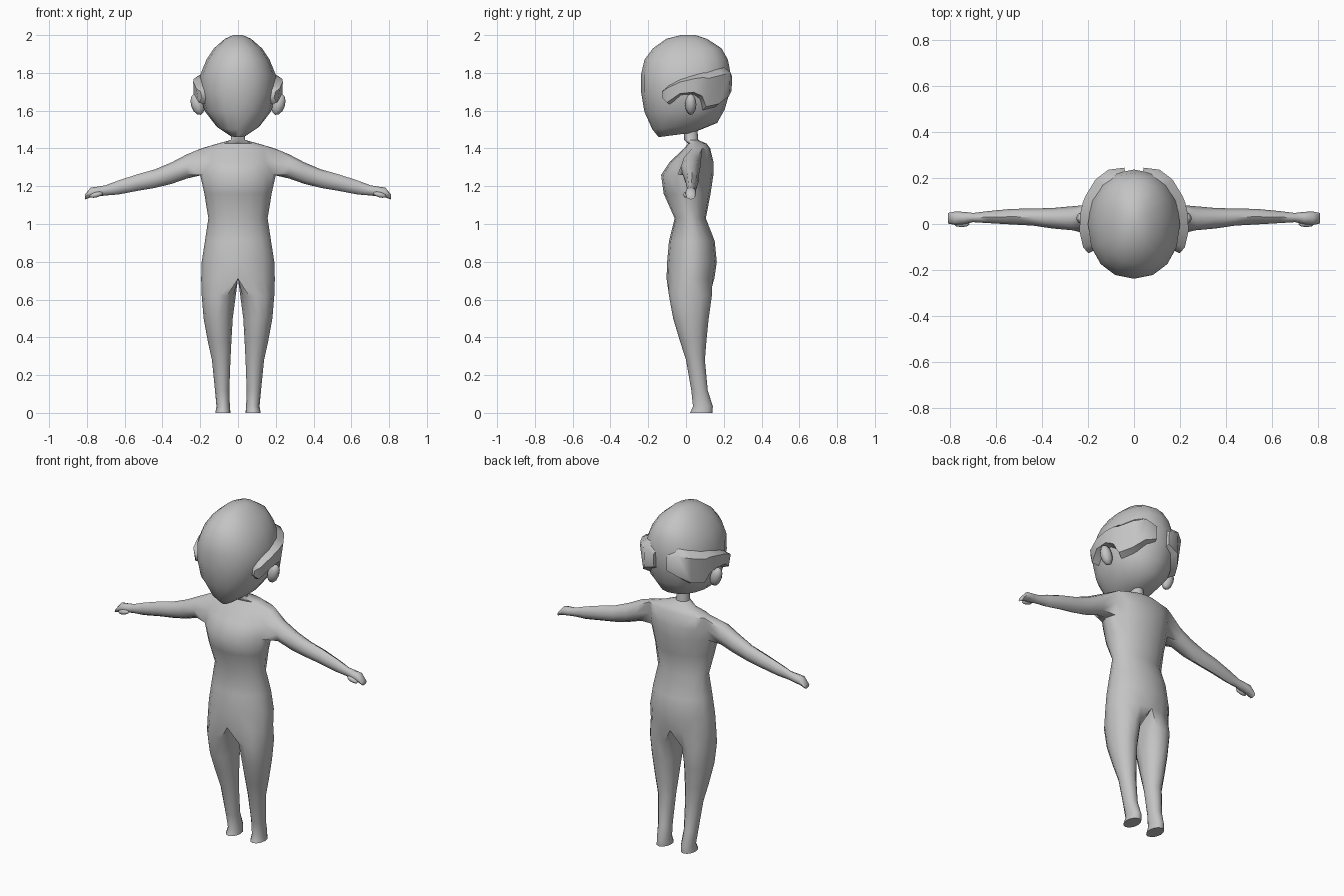
import bpy, bmesh, math
from mathutils import Matrix, Vector

if "Cube" in bpy.data.objects:
    bpy.data.objects.remove(bpy.data.objects["Cube"])

grey = bpy.data.materials.new("plain grey")
grey.use_nodes = True
GREY = (0.55, 0.55, 0.55, 1)
grey.diffuse_color = GREY
grey.node_tree.nodes["Principled BSDF"].inputs["Base Color"].default_value = GREY
parts = []


def finish(bm, name, mirror=False):
    """Mirror across x if asked, fix normals and make the object."""
    if mirror:
        bmesh.ops.mirror(bm, geom=bm.verts[:] + bm.edges[:] + bm.faces[:],
                         matrix=Matrix(), merge_dist=0.0005, axis='X')
    bmesh.ops.recalc_face_normals(bm, faces=bm.faces)
    mesh = bpy.data.meshes.new(name)
    bm.to_mesh(mesh)
    bm.free()
    mesh.materials.append(grey)
    obj = bpy.data.objects.new(name, mesh)
    bpy.context.collection.objects.link(obj)
    parts.append(obj)


def bridge(bm, a, b, closed=True, skip=()):
    """Join two rows of vertices with quads."""
    n = len(a)
    for i in range(n if closed else n - 1):
        if i not in skip:
            k = (i + 1) % n
            bm.faces.new((a[i], a[k], b[k], b[i]))


def row(bm, points):
    return [bm.verts.new(p) for p in points]


# Body: half torso, leg and arm as one skin, then mirrored
bm = bmesh.new()
torso = [  # z, half width, front y, back y
    (1.50, 0.033, -0.01, 0.06), (1.445, 0.038, -0.01, 0.065),
    (1.425, 0.11, 0.01, 0.11), (1.40, 0.195, -0.01, 0.128),
    (1.33, 0.20, -0.085, 0.145), (1.26, 0.20, -0.132, 0.145),
    (1.16, 0.178, -0.118, 0.13), (1.03, 0.157, -0.06, 0.105),
    (0.91, 0.175, -0.09, 0.152), (0.80, 0.192, -0.10, 0.163),
    (0.71, 0.195, -0.103, 0.15)]
rows = []
for z, w, yf, yb in torso:
    yc, r = (yf + yb) / 2, (yb - yf) / 2
    arc = [math.pi * j / 8 for j in range(9)]
    rows.append(row(bm, [(w * math.sin(t) if 0 < j < 8 else 0, yc - r * math.cos(t), z)
                         for j, t in enumerate(arc)]))
for i in range(len(rows) - 1):
    bridge(bm, rows[i], rows[i + 1], False, (3, 4) if i in (3, 4) else ())
bm.faces.new(rows[0])

# Leg: hip arc closed along the crotch line, then rings to the sole
front, back = torso[-1][2], torso[-1][3]
prev = rows[-1] + row(bm, [(0, back + (front - back) * k / 4, 0.71) for k in (1, 2, 3)])
legs = [  # z, inner x, outer x, front y, back y
    (0.62, 0.012, 0.192, -0.09, 0.137), (0.50, 0.028, 0.182, -0.068, 0.12),
    (0.38, 0.035, 0.16, -0.032, 0.108), (0.28, 0.04, 0.138, 0.0, 0.10),
    (0.12, 0.046, 0.122, 0.028, 0.115), (0.035, 0.043, 0.114, 0.037, 0.142),
    (0.0, 0.04, 0.12, 0.022, 0.14)]
for z, xi, xo, yf, yb in legs:
    ring = []
    for k in range(12):
        a = math.radians(30 * (k - 4))
        ring.append(((xi + xo) / 2 + (xo - xi) / 2 * math.cos(a),
                     (yf + yb) / 2 + (yb - yf) / 2 * math.sin(a), z))
    ring = row(bm, ring)
    bridge(bm, prev, ring)
    prev = ring
bm.faces.new(prev)

# Arm: grows out of the opening in the shoulder
t, m, b = rows[3:6]
prev = [t[4], t[5], m[5], b[5], b[4], b[3], m[3], t[3]]
bm.verts.remove(m[4])
arms = [  # x, centre y, centre z, half depth, half height
    (0.27, 0.025, 1.305, 0.052, 0.064), (0.35, 0.025, 1.27, 0.045, 0.057),
    (0.44, 0.03, 1.24, 0.037, 0.049), (0.53, 0.032, 1.22, 0.034, 0.044),
    (0.635, 0.03, 1.193, 0.026, 0.037), (0.70, 0.028, 1.178, 0.02, 0.027),
    (0.74, 0.026, 1.172, 0.027, 0.026), (0.78, 0.025, 1.167, 0.029, 0.026),
    (0.81, 0.025, 1.143, 0.023, 0.013)]
for x, yc, zc, ry, rz in arms:
    ring = row(bm, [(x, yc + ry * math.sin(math.pi * k / 4), zc + rz * math.cos(math.pi * k / 4))
                    for k in range(8)])
    bridge(bm, prev, ring)
    prev = ring
bm.faces.new(prev)
finish(bm, "body", True)

# Head: stacked rounded rings, tilted under the chin
head = [  # z, half width, front y, back y, tilt
    (1.472, 0.045, -0.145, 0.04, 0.13), (1.518, 0.115, -0.178, 0.165, 0.10),
    (1.60, 0.178, -0.22, 0.205, 0.03), (1.70, 0.2, -0.238, 0.232, 0),
    (1.79, 0.2, -0.238, 0.237, 0), (1.87, 0.167, -0.22, 0.222, 0),
    (1.93, 0.127, -0.175, 0.188, 0), (1.98, 0.07, -0.105, 0.112, 0),
    (2.0, 0.025, -0.025, 0.05, 0)]


def section(w, yf, yb, a):
    """Point on a slightly squared oval; a runs from +x towards +y."""
    c, s = math.cos(a), math.sin(a)
    f = lambda v: math.copysign(abs(v) ** 0.92, v)
    return w * f(c), (yf + yb) / 2 + (yb - yf) / 2 * f(s)


bm = bmesh.new()
prev = None
for z, w, yf, yb, tilt in head:
    pts = [section(w, yf, yb, math.pi * k / 8) for k in range(16)]
    ring = row(bm, [(x, y, z + tilt * (y - (yf + yb) / 2)) for x, y in pts])
    if prev:
        bridge(bm, prev, ring)
    else:
        bm.faces.new(ring)
    prev = ring
bm.faces.new(prev)
finish(bm, "head")


def on_head(a, z, out):
    """Point on the head at an angle and height, pushed outwards."""
    for lo, hi in zip(head, head[1:]):
        if lo[0] <= z <= hi[0]:
            f = (z - lo[0]) / (hi[0] - lo[0])
            w, yf, yb = (lo[i] + (hi[i] - lo[i]) * f for i in (1, 2, 3))
            x, y = section(w + out, yf - out, yb + out, a)
            return x, y, z


# Hair pads: raised patches from the temples over the ears to the back
columns = [  # angle, low z, high z, thickness
    (-27, 1.66, 1.71, 0.02), (-20, 1.63, 1.74, 0.034), (-5, 1.68, 1.77, 0.038),
    (8, 1.685, 1.79, 0.036), (18, 1.66, 1.805, 0.034), (25, 1.595, 1.815, 0.032),
    (45, 1.61, 1.835, 0.03), (62, 1.655, 1.84, 0.03), (80, 1.69, 1.80, 0.012)]
bm = bmesh.new()
prev = None
for deg, lo, hi, out in columns:
    a, h = math.radians(deg), hi - lo
    ring = row(bm, [on_head(a, lo, -0.015), on_head(a, lo + 0.12 * h, out),
                    on_head(a, hi - 0.2 * h, out), on_head(a, hi, -0.015)])
    if prev:
        bridge(bm, prev, ring)
    else:
        bm.faces.new(ring)
    prev = ring
bm.faces.new(prev)
finish(bm, "hair_pads", True)


def blobs(name, centre, size, tilt, axis):
    """A mirrored pair of stretched low-poly spheres."""
    bm = bmesh.new()
    place = (Matrix.Translation(centre) @ Matrix.Rotation(math.radians(tilt), 4, axis)
             @ Matrix.Diagonal(Vector((*size, 1))))
    bmesh.ops.create_uvsphere(bm, u_segments=8, v_segments=6, radius=1, matrix=place)
    finish(bm, name, True)


blobs("ears", (0.215, 0.025, 1.633), (0.034, 0.03, 0.058), 18, 'Y')
blobs("thumbs", (0.75, 0.0, 1.155), (0.036, 0.014, 0.014), 15, 'Y')

# Smooth shading with sharp folds kept
bpy.ops.object.select_all(action='DESELECT')
for obj in parts:
    obj.select_set(True)
bpy.context.view_layer.objects.active = parts[0]
bpy.ops.object.shade_smooth_by_angle(angle=math.radians(55))
